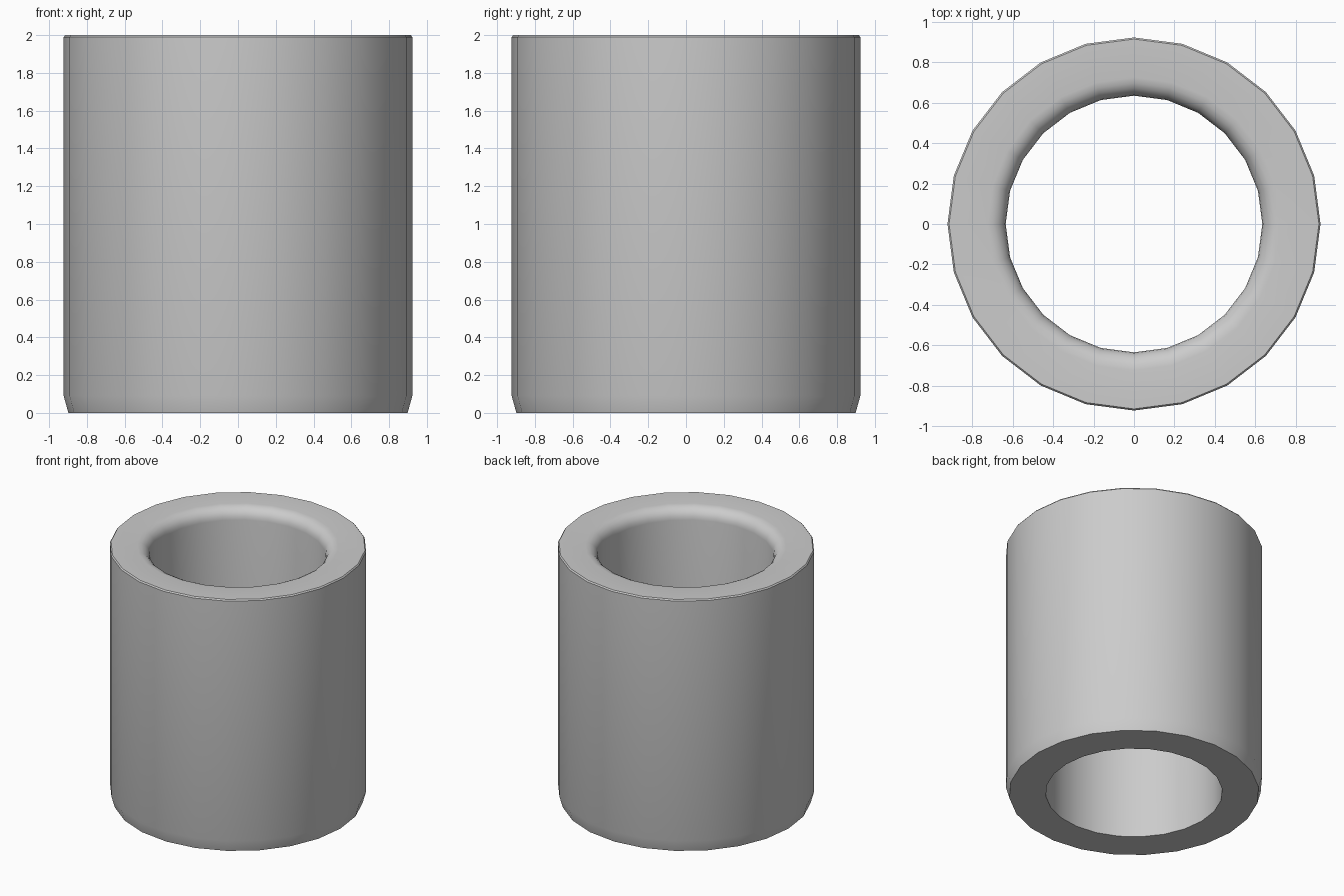
import bpy, bmesh
from math import sin, cos, pi

if "Cube" in bpy.data.objects:
    bpy.data.objects.remove(bpy.data.objects["Cube"])

SIDES = 24
BORE, FILLET = 0.635, 0.09

# Closed wall profile (radius, height): outer wall, then rounded lip into the bore
profile = [(BORE, 0), (0.898, 0), (0.923, 0.09), (0.923, 1.99), (0.915, 2.0)]
STEPS = 5
for i in range(STEPS + 1):
    a = pi / 2 * (1 - i / STEPS)
    profile.append((BORE + FILLET * (1 - cos(a)), 2 - FILLET * (1 - sin(a))))

# Revolve the profile into a sleeve
bm = bmesh.new()
rings = [[bm.verts.new((r * cos(2 * pi * k / SIDES), r * sin(2 * pi * k / SIDES), z))
          for r, z in profile] for k in range(SIDES)]
n = len(profile)
for k in range(SIDES):
    p, q = rings[k], rings[(k + 1) % SIDES]
    for j in range(n):
        m = (j + 1) % n
        bm.faces.new((p[j], q[j], q[m], p[m]))
bmesh.ops.recalc_face_normals(bm, faces=bm.faces)
mesh = bpy.data.meshes.new("sleeve")
bm.to_mesh(mesh)
bm.free()

sleeve = bpy.data.objects.new("sleeve", mesh)
bpy.context.collection.objects.link(sleeve)
bpy.context.view_layer.objects.active = sleeve
sleeve.select_set(True)
bpy.ops.object.shade_smooth_by_angle(angle=pi / 6)
